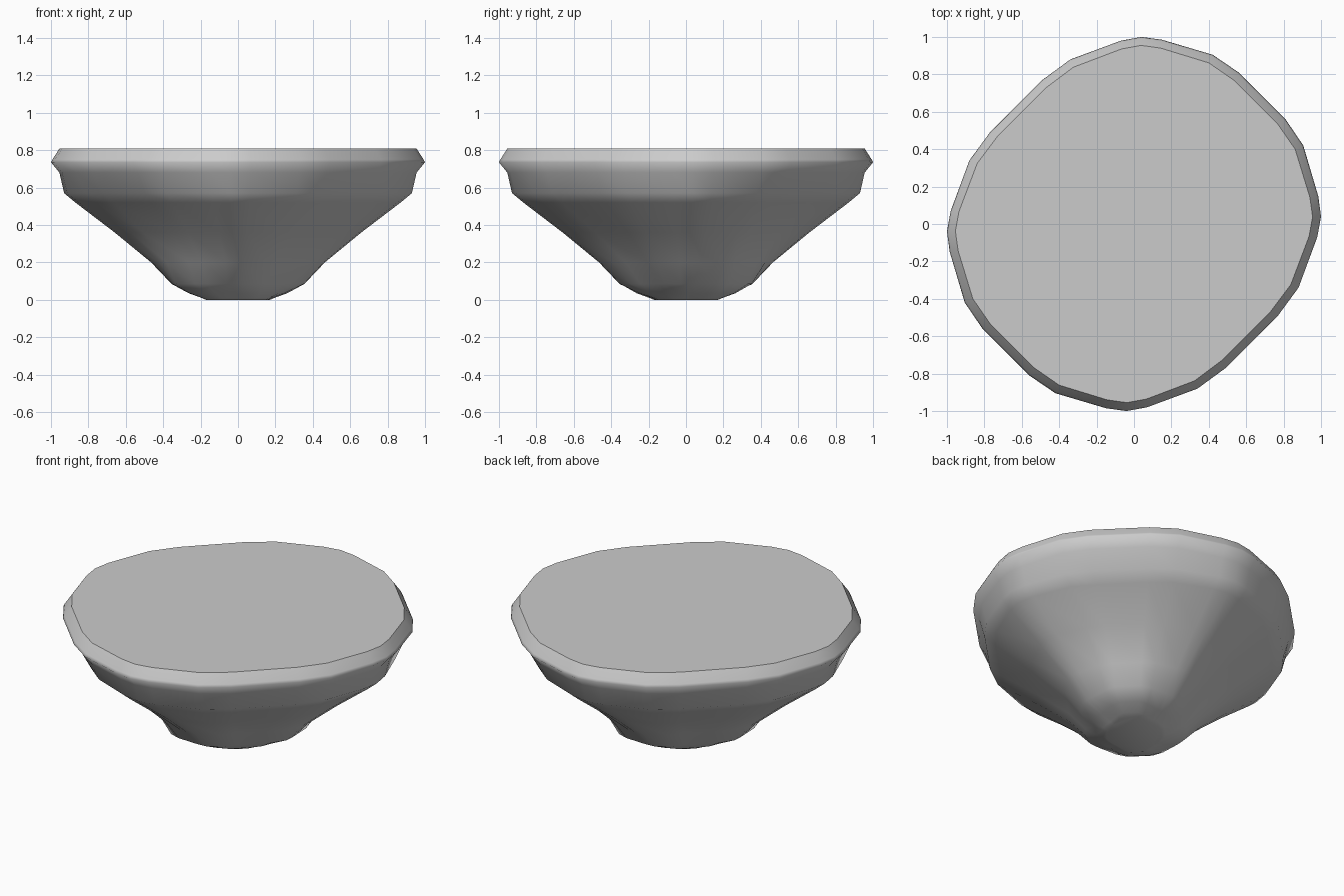
import bpy, bmesh, math

if "Cube" in bpy.data.objects:
    bpy.data.objects.remove(bpy.data.objects["Cube"])

# rim outline: half of each diagonal quarter, completed by mirroring across y = x and y = -x
long_half = [(0.04, 1.0), (0.15, 0.985), (0.42, 0.905), (0.56, 0.81)]
short_half = [(-0.07, 0.98), (-0.34, 0.88), (-0.49, 0.77)]
half = long_half + short_half
pts = []
for x, y in half:
    pts += [(x, y), (y, x), (-y, -x), (-x, -y)]
pts = sorted(set(pts), key=lambda p: math.atan2(p[1], p[0]))

# rows: height, radius on the axes, on the long diagonal, on the short diagonal,
# share of roundness (0 = follows rim outline, 1 = circle)
rows = [
    (0.808, 0.955, 0.95, 0.95, 0.0),
    (0.75, 0.992, 0.992, 0.992, 0.0),
    (0.735, 1.0, 1.0, 1.0, 0.0),
    (0.68, 0.955, 0.955, 0.965, 0.0),
    (0.57, 0.93, 0.89, 0.93, 0.0),
    (0.52, 0.87, 0.82, 0.86, 0.0),
    (0.36, 0.66, 0.62, 0.61, 0.2),
    (0.20, 0.465, 0.47, 0.39, 0.4),
    (0.085, 0.355, 0.41, 0.28, 0.8),
    (0.035, 0.25, 0.32, 0.22, 1.0),
    (0.01, 0.18, 0.24, 0.18, 1.0),
    (0.0, 0.16, 0.21, 0.16, 1.0),
]

# rock bowl body: lofted rings with flat caps
bm = bmesh.new()
rings = []
for z, axis_r, long_r, short_r, rnd in rows:
    ring = []
    for x, y in pts:
        a = math.atan2(y, x)
        rim = math.hypot(x, y)
        diag_r = long_r if math.sin(2 * a) > 0 else short_r
        w = math.cos(2 * a) ** 2
        r = (axis_r * w + diag_r * (1 - w)) * (rim * (1 - rnd) + rnd)
        ring.append(bm.verts.new((r * math.cos(a), r * math.sin(a), z)))
    rings.append(ring)
n = len(pts)
for up, low in zip(rings, rings[1:]):
    for i in range(n):
        j = (i + 1) % n
        bm.faces.new((up[i], low[i], low[j], up[j]))
top = bm.faces.new(rings[0])
bm.faces.new(rings[-1][::-1])
bmesh.ops.recalc_face_normals(bm, faces=bm.faces)

# smooth everywhere except the crisp edge around the flat top
for f in bm.faces:
    f.smooth = True
for e in top.edges:
    e.smooth = False
mesh = bpy.data.meshes.new("floating_rock_base")
bm.to_mesh(mesh)
bm.free()
rock = bpy.data.objects.new("floating_rock_base", mesh)
bpy.context.collection.objects.link(rock)
